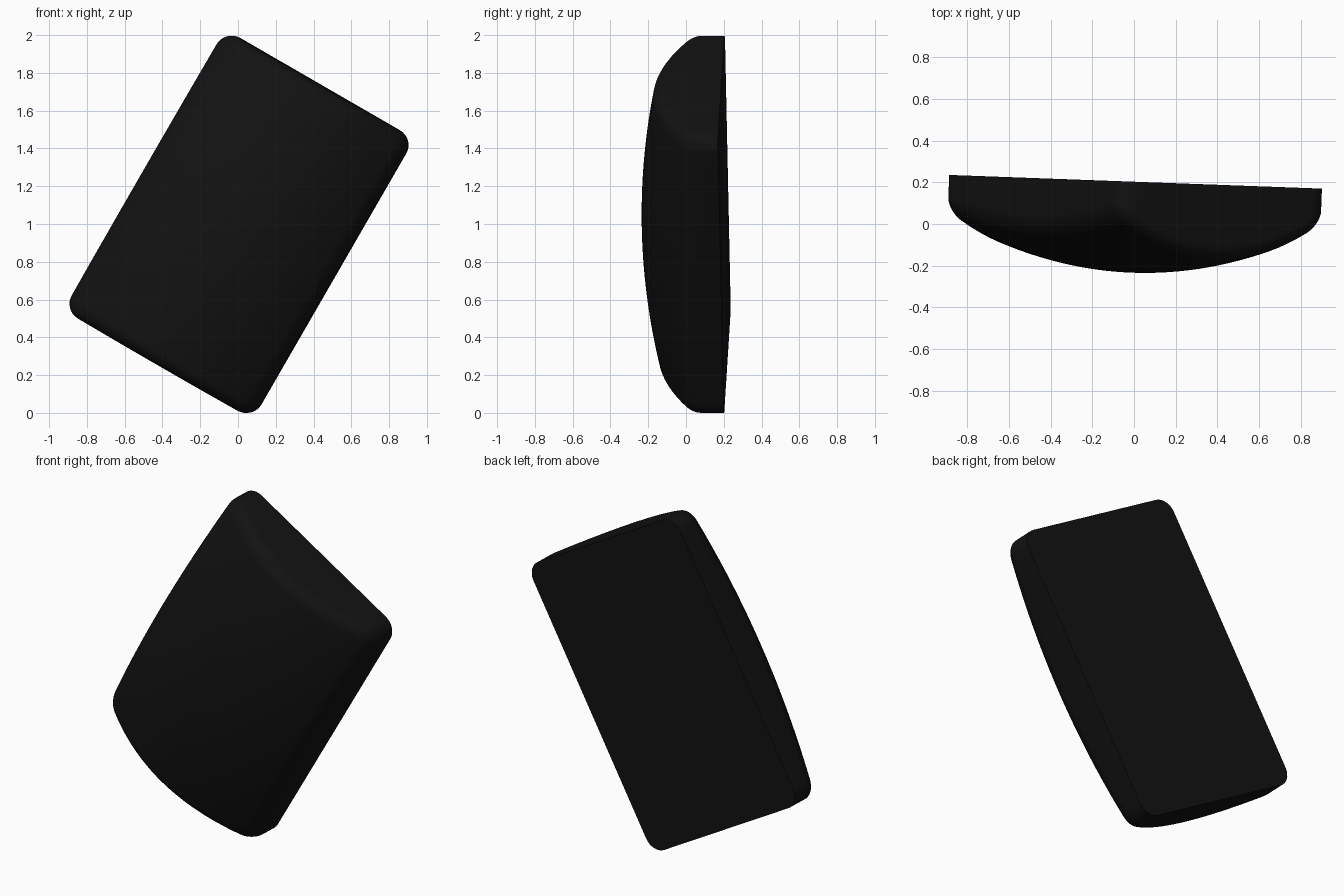
import bpy, bmesh, math
from mathutils import Matrix

if "Cube" in bpy.data.objects:
    bpy.data.objects.remove(bpy.data.objects["Cube"])

HALF_W, HALF_L, CORNER = 0.578, 0.857, 0.09
BACK, FRONT, FILLET = 0.203, -0.234, 0.065


def dome(u, v):
    # Pillow-shaped front: strong curve across, gentle curve along
    return FRONT + 0.58 * u * u + 0.12 * v * v


def outline(inset, n_edge=20, n_arc=8):
    # Rounded rectangle with evenly subdivided sides
    r = CORNER - inset
    a, b = HALF_W - CORNER, HALF_L - CORNER
    centres = [(a, b), (-a, b), (-a, -b), (a, -b)]
    pts = []
    for i, (cx, cy) in enumerate(centres):
        for k in range(n_arc + 1):
            t = math.pi / 2 * (i + k / n_arc)
            pts.append((cx + r * math.cos(t), cy + r * math.sin(t)))
        nx, ny = centres[(i + 1) % 4]
        t = math.pi / 2 * (i + 1)
        ox, oy = r * math.cos(t), r * math.sin(t)
        for k in range(1, n_edge):
            f = k / n_edge
            pts.append((cx + (nx - cx) * f + ox, cy + (ny - cy) * f + oy))
    return pts


# Rings: flat back edge, softened front rim, then the dome
rings = [[(u, BACK, v) for u, v in outline(0)]]
for k in range(9):
    t = math.pi / 2 * k / 8
    drop = FILLET * (1 - math.sin(t))
    rings.append([(u, dome(u, v) + drop, v)
                  for u, v in outline(FILLET * (1 - math.cos(t)))])
inner = outline(FILLET)
for k in range(1, 20):
    s = 1 - k / 20
    rings.append([(u * s, dome(u * s, v * s), v * s) for u, v in inner])

bm = bmesh.new()
loops = [[bm.verts.new(p) for p in ring] for ring in rings]
n = len(loops[0])
for a, b in zip(loops, loops[1:]):
    for i in range(n):
        j = (i + 1) % n
        bm.faces.new((a[i], a[j], b[j], b[i]))
tip = bm.verts.new((0, FRONT, 0))
for i in range(n):
    bm.faces.new((loops[-1][i], loops[-1][(i + 1) % n], tip))
bm.faces.new(loops[0])
bmesh.ops.recalc_face_normals(bm, faces=bm.faces)

# Tilt the pad and stand it on the ground
bm.transform(Matrix.Translation((0, 0, 1))
             @ Matrix.Rotation(math.radians(-2.1), 4, 'Z')
             @ Matrix.Rotation(math.radians(30), 4, 'Y'))
low = min(v.co.z for v in bm.verts)
bmesh.ops.translate(bm, verts=bm.verts, vec=(0, 0, -low))

mesh = bpy.data.meshes.new("domed_pad")
bm.to_mesh(mesh)
bm.free()
pad = bpy.data.objects.new("domed_pad", mesh)
bpy.context.collection.objects.link(pad)

black = bpy.data.materials.new("black")
black.diffuse_color = (0.006, 0.006, 0.006, 1)
black.use_nodes = True
black.node_tree.nodes["Principled BSDF"].inputs["Base Color"].default_value = black.diffuse_color
mesh.materials.append(black)

bpy.context.view_layer.objects.active = pad
pad.select_set(True)
bpy.ops.object.shade_smooth_by_angle(angle=math.radians(35))
